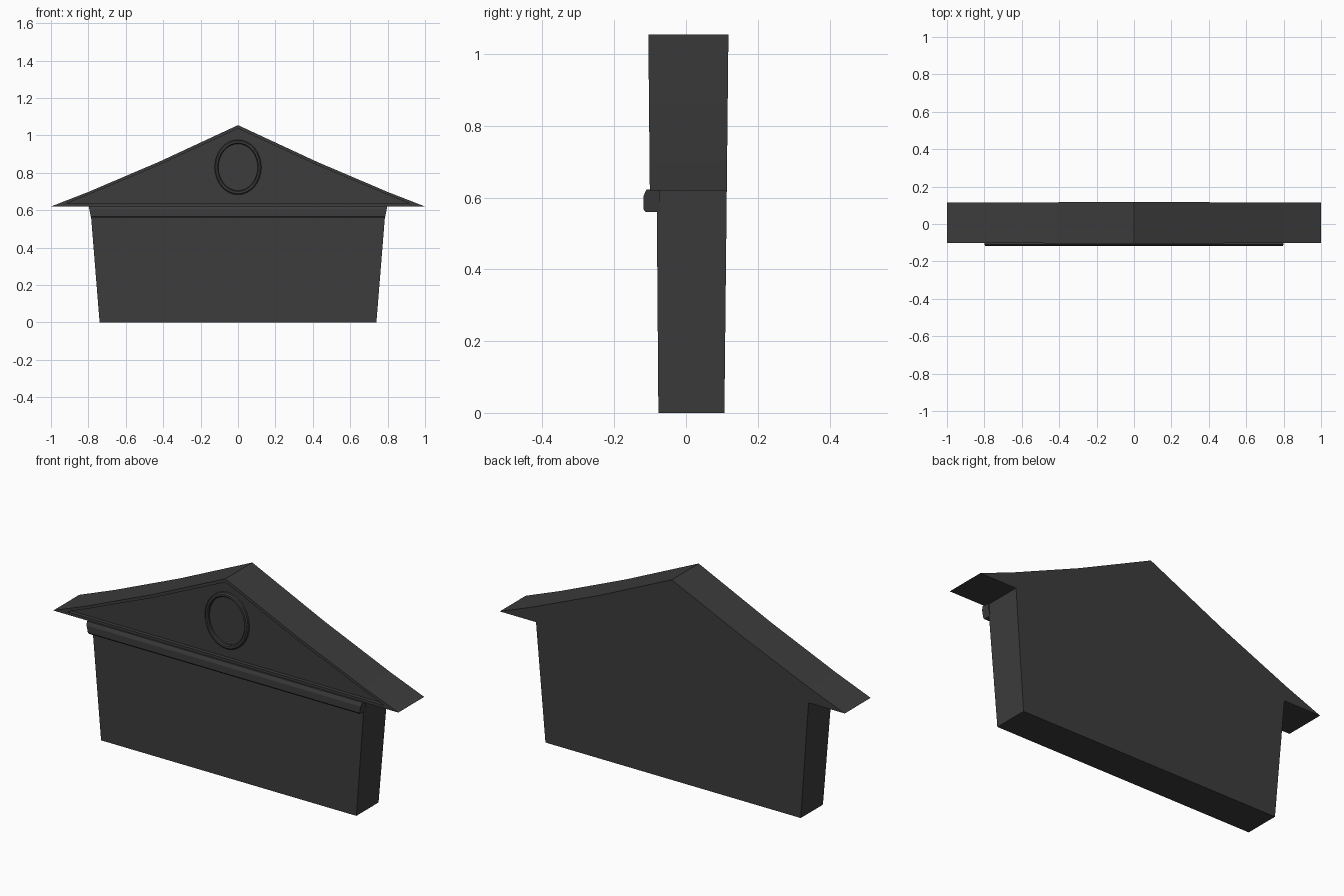
import bpy, bmesh, math

if "Cube" in bpy.data.objects:
    bpy.data.objects.remove(bpy.data.objects["Cube"])

mat = bpy.data.materials.new("dark_grey")
mat.diffuse_color = (0.045, 0.045, 0.045, 1)
mat.use_nodes = True
mat.node_tree.nodes["Principled BSDF"].inputs["Base Color"].default_value = mat.diffuse_color


def flare(x, y, z):
    """Depth grows slightly with height."""
    return (x, y * (1 + 0.1 * z), z)


def finish(name, bm, smooth=False):
    bmesh.ops.recalc_face_normals(bm, faces=bm.faces)
    me = bpy.data.meshes.new(name)
    bm.to_mesh(me)
    bm.free()
    ob = bpy.data.objects.new(name, me)
    bpy.context.collection.objects.link(ob)
    me.materials.append(mat)
    if smooth:
        bpy.context.view_layer.objects.active = ob
        ob.select_set(True)
        bpy.ops.object.shade_smooth_by_angle(angle=math.radians(30))
        ob.select_set(False)
    return ob


def loft(name, loops, caps=True, closed=False, smooth=False):
    """Bridge equal-length closed loops of points in order."""
    bm = bmesh.new()
    rings = [[bm.verts.new(flare(*p)) for p in lp] for lp in loops]
    n = len(rings[0])
    pairs = list(zip(rings, rings[1:]))
    if closed:
        pairs.append((rings[-1], rings[0]))
    for a, b in pairs:
        for i in range(n):
            j = (i + 1) % n
            bm.faces.new((a[i], a[j], b[j], b[i]))
    if caps:
        bm.faces.new(rings[0])
        bm.faces.new(rings[-1])
    return finish(name, bm, smooth)


def mirrored(half):
    """Right half ending on the centre line -> full outline."""
    return half + [(-x, z) for x, z in reversed(half) if x > 0]


def at(outline, y):
    return [(x, y, z) for x, z in outline]


# wall and gable as one solid slab
slope = [(1, 0.62), (0.8, 0.698), (0.42, 0.86), (0, 1.055)]
slab = mirrored([(0.74, 0), (0.79, 0.62)] + slope)
loft("wall_and_gable", [at(slab, -0.077), at(slab, 0.107)])

# raised pediment rim around the recessed gable
outer = mirrored(slope)
inner = mirrored([(0.92, 0.635), (0.8, 0.683), (0.42, 0.843), (0, 1.037)])
loft("pediment_rim", [at(outer, -0.07), at(outer, -0.095),
                      at(inner, -0.095), at(inner, -0.07)],
     caps=False, closed=True)

# cornice moulding under the pediment
section = [(-0.07, 0.56), (-0.107, 0.56), (-0.112, 0.567), (-0.112, 0.603),
           (-0.107, 0.616), (-0.104, 0.622), (-0.07, 0.622)]
loft("cornice", [[(s * (0.786 + (z - 0.56) * 0.2), y, z) for y, z in section]
                 for s in (-1, 1)])


# oval window ring and pane
def oval(rx, rz, y, n=32):
    return [(rx * math.cos(2 * math.pi * i / n), y,
             0.83 + rz * math.sin(2 * math.pi * i / n)) for i in range(n)]


loft("window_ring", [oval(0.125, 0.147, -0.07), oval(0.125, 0.147, -0.088),
                     oval(0.119, 0.141, -0.093), oval(0.110, 0.130, -0.093),
                     oval(0.105, 0.125, -0.088), oval(0.105, 0.125, -0.07)],
     caps=False, closed=True, smooth=True)
loft("window_pane", [oval(0.107, 0.127, -0.07), oval(0.107, 0.127, -0.079)])
